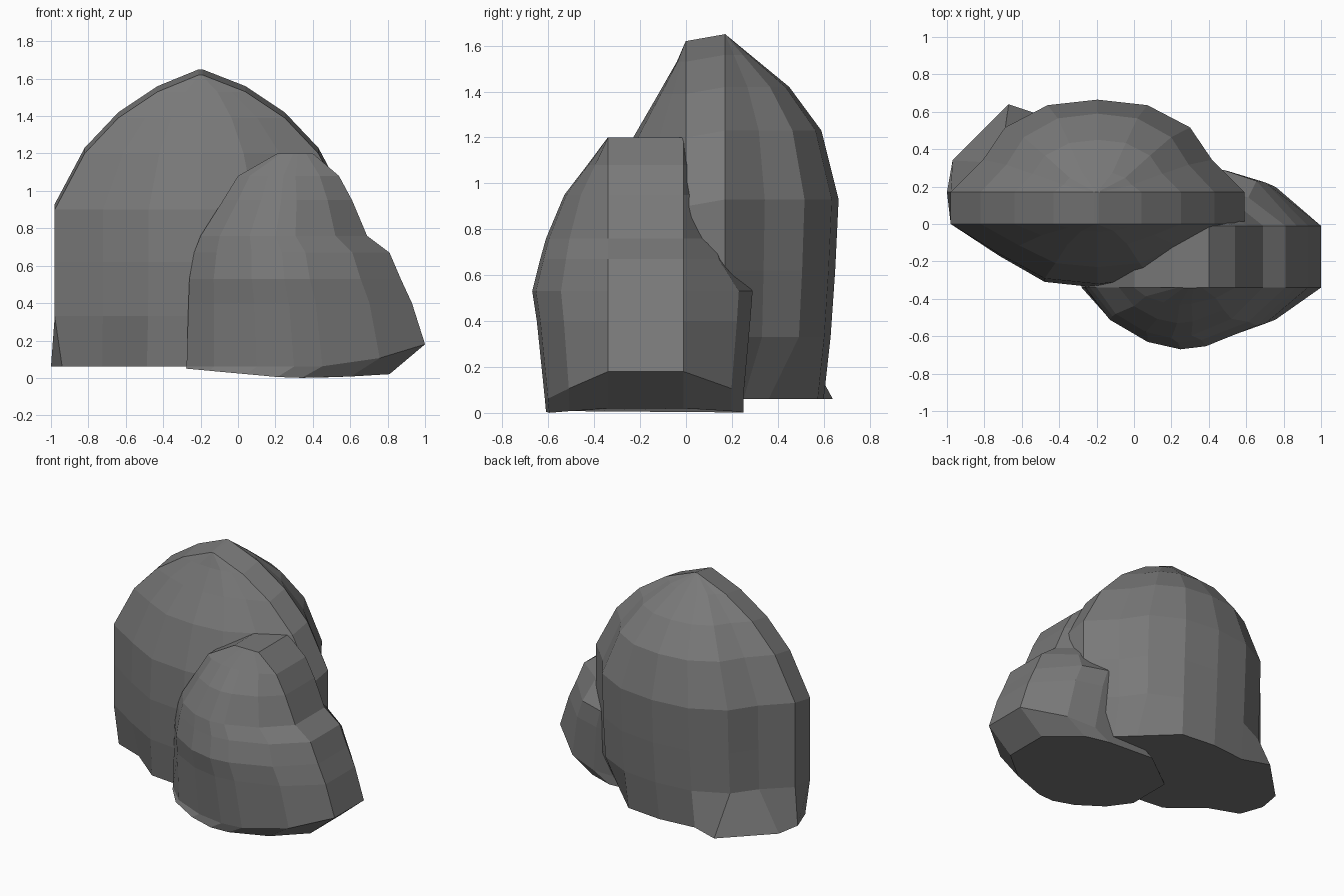
import bpy, bmesh

if "Cube" in bpy.data.objects:
    bpy.data.objects.remove(bpy.data.objects["Cube"])

stone = bpy.data.materials.new("dark_stone")
stone.diffuse_color = (0.19, 0.19, 0.19, 1)
stone.use_nodes = True
stone.node_tree.nodes["Principled BSDF"].inputs["Base Color"].default_value = stone.diffuse_color


def loft(name, rings):
    """Skin a stack of equal-length rings and cap both ends, flat shaded."""
    bm = bmesh.new()
    rows = [[bm.verts.new(p) for p in ring] for ring in rings]
    n = len(rows[0])
    for a, b in zip(rows, rows[1:]):
        for i in range(n):
            j = (i + 1) % n
            bm.faces.new((a[i], a[j], b[j], b[i]))
    bm.faces.new(rows[0])
    bm.faces.new(rows[-1])
    bmesh.ops.recalc_face_normals(bm, faces=bm.faces)
    mesh = bpy.data.meshes.new(name)
    bm.to_mesh(mesh)
    bm.free()
    mesh.materials.append(stone)
    obj = bpy.data.objects.new(name, mesh)
    bpy.context.collection.objects.link(obj)


def plan(level, front, back, rim):
    """Outline of one level: a flat rim with a bulge in front and one behind."""
    z, xl, xr, yf, yb = level
    cx, hw = (xl + xr) / 2, (xr - xl) / 2
    ring = [[cx + u * hw, rim[0] + d * (yf - rim[0]), z] for u, d in front]
    ring += [[cx + u * hw, rim[1] + d * (yb - rim[1]), z] for u, d in back]
    return ring


# Tall rear rock: bulge shapes as (across, depth)
tall_front = [(-1, 0), (-0.67, 0.5), (-0.36, 0.91), (0, 1), (0.36, 0.91), (0.67, 0.5), (1, 0)]
tall_back = [(1, 0), (0.78, 0.35), (0.63, 0.7), (0.34, 0.94), (0, 1),
             (-0.34, 0.94), (-0.63, 0.7), (-0.78, 0.35), (-1, 0)]
# z, left, right, front, back
tall_levels = [
    (0.06, -0.98, 0.56, -0.30, 0.60),
    (0.33, -0.98, 0.58, -0.33, 0.63),
    (0.62, -0.98, 0.59, -0.34, 0.65),
    (0.91, -0.98, 0.59, -0.32, 0.665),
    (1.21, -0.82, 0.43, -0.23, 0.59),
    (1.40, -0.64, 0.25, -0.12, 0.45),
    (1.54, -0.43, 0.04, -0.04, 0.28),
    (1.63, -0.21, -0.19, -0.001, 0.171),
]
rings = [plan(v, tall_front, tall_back, (0, 0.17)) for v in tall_levels]
for ring in rings[3:]:
    for p in ring:
        p[2] += 0.02 if p[1] > 0.1 else -0.01
# Foot: flared back left corner, chamfered front left and back right corners
foot = rings[0]
foot[0][:2] = -0.94, 0.0
foot[1][1] = -0.08
foot[8][1], foot[9][1] = 0.25, 0.36
foot[13][:2] = -0.67, 0.64
foot[14][:2] = -0.97, 0.34
foot[15][:2] = -1.0, 0.17
loft("tall_rock", rings)

# Low front rock
low_front = [(-1, 0), (-0.77, 0.52), (-0.41, 0.88), (-0.1, 1), (0.14, 0.95), (0.62, 0.62), (1, 0)]
low_back = [(1, 0), (0.62, 0.8), (0.3, 1), (-0.4, 1), (-1, 0)]
low_levels = [
    (0.00, -0.28, 0.81, -0.61, 0.25),
    (0.06, -0.275, 1.00, -0.615, 0.25),
    (0.40, -0.265, 0.93, -0.65, 0.28),
    (0.53, -0.26, 0.87, -0.67, 0.29),
    (0.67, -0.235, 0.81, -0.635, 0.18),
    (0.76, -0.20, 0.69, -0.61, 0.16),
    (0.95, -0.08, 0.61, -0.53, 0.08),
    (1.08, 0.00, 0.54, -0.43, 0.03),
    (1.20, 0.21, 0.40, -0.341, 0.00),
]
rings = [plan(v, low_front, low_back, (-0.34, -0.01)) for v in low_levels]
# Underside: tipped up on the left, undercut on the right
us = [u for u, d in low_front + low_back]
for u, p, q in zip(us, rings[0], rings[1]):
    p[2] = max(0, -0.05 * u) + 0.02 * max(u, 0) ** 2
    q[2] += 0.12 * max(u, 0) ** 2
loft("low_rock", rings)
